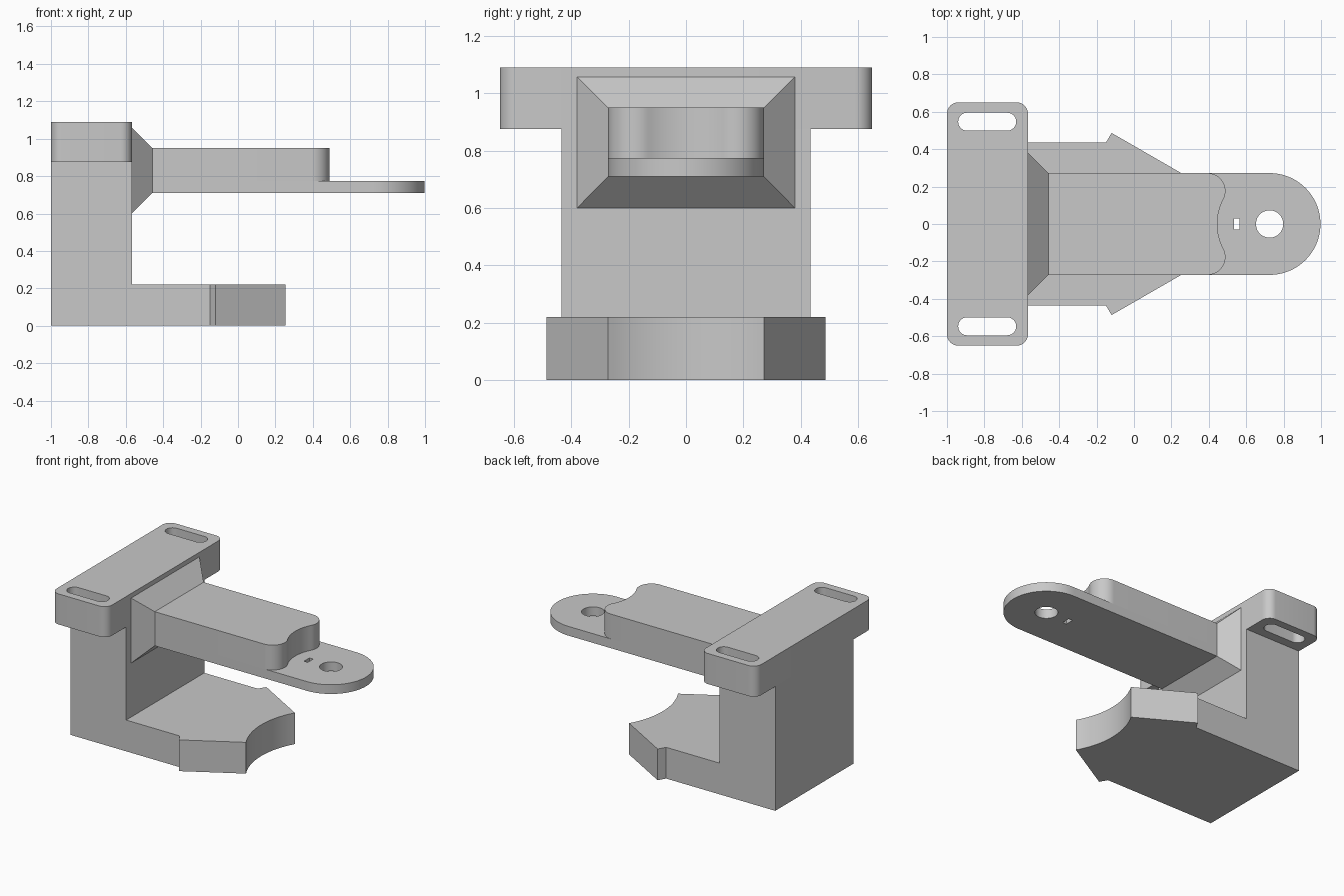
import bpy, bmesh
from math import sin, cos, radians, atan2, hypot, degrees

cube = bpy.data.objects.get("Cube")
if cube:
    bpy.data.objects.remove(cube, do_unlink=True)

grey = bpy.data.materials.new("plain grey")
grey.use_nodes = True
grey.diffuse_color = (0.58, 0.58, 0.58, 1)
grey.node_tree.nodes["Principled BSDF"].inputs["Base Color"].default_value = grey.diffuse_color


def finish(name, bm):
    bmesh.ops.recalc_face_normals(bm, faces=bm.faces)
    for f in bm.faces:
        f.smooth = True
    mesh = bpy.data.meshes.new(name)
    bm.to_mesh(mesh)
    bm.free()
    mesh.materials.append(grey)
    mesh.set_sharp_from_angle(angle=radians(25))
    obj = bpy.data.objects.new(name, mesh)
    bpy.context.collection.objects.link(obj)
    return obj


def arc(cx, cy, r, start, end, n=16):
    angles = [radians(start + (end - start) * i / n) for i in range(n + 1)]
    return [(cx + r * cos(a), cy + r * sin(a)) for a in angles]


def mirrored(half):
    """Close a half outline across the x axis."""
    return half + [(x, -y) for x, y in reversed(half) if abs(y) > 1e-5]


def rounded_box(x0, x1, y0, y1, r):
    return (arc(x1 - r, y1 - r, r, 0, 90, 10) + arc(x0 + r, y1 - r, r, 90, 180, 10)
            + arc(x0 + r, y0 + r, r, 180, 270, 10) + arc(x1 - r, y0 + r, r, 270, 360, 10))


def prism(name, z0, z1, *loops):
    """Extrude an outline, with any further loops as through holes."""
    bm = bmesh.new()
    for loop in loops:
        vs = [bm.verts.new((x, y, z0)) for x, y in loop]
        for a, b in zip(vs, vs[1:] + vs[:1]):
            bm.edges.new((a, b))
    bmesh.ops.remove_doubles(bm, verts=bm.verts, dist=1e-5)
    bmesh.ops.triangle_fill(bm, edges=bm.edges, use_beauty=True, normal=(0, 0, 1))
    top = bmesh.ops.extrude_face_region(bm, geom=bm.faces[:], use_keep_orig=True)
    moved = [g for g in top["geom"] if isinstance(g, bmesh.types.BMVert)]
    bmesh.ops.translate(bm, verts=moved, vec=(0, 0, z1 - z0))
    return finish(name, bm)


BACK, FACE = -1.0, -0.567      # back and front planes of the upright
HOLE_X, ARM = 0.725, 0.272     # hole centre and half width of the arm
ARM_X = -0.458                 # where the flare meets the arm

# Upright and slotted top plate
prism("upright", 0, 0.875, mirrored([(BACK, 0.435), (FACE, 0.435)]))
prism("top_plate", 0.875, 1.09,
      rounded_box(BACK, FACE, -0.65, 0.65, 0.06),
      *[rounded_box(-0.94, -0.63, s * 0.547 - 0.048, s * 0.547 + 0.048, 0.0479)
        for s in (-1, 1)])

# Foot with barbed sides and a concave nose concentric with the arm hole
nose = (0.253, ARM)
reach = hypot(HOLE_X - nose[0], nose[1])
angle = degrees(atan2(nose[1], nose[0] - HOLE_X))
prism("foot", 0, 0.22, mirrored(
    [(FACE, 0.435), (-0.15, 0.435), (-0.12, 0.487)]
    + arc(HOLE_X, 0, reach, angle, 180, 12)))

# Thin tongue with a round eye, and a small rectangular slot
prism("arm_tongue", 0.71, 0.775,
      mirrored([(ARM_X, ARM)] + arc(HOLE_X, 0, ARM, 90, 0, 32)),
      arc(HOLE_X, 0, 0.073, 0, 352.5, 47),
      mirrored([(0.535, 0.03), (0.565, 0.03)]))

# Thick arm: rounded shoulders running into a concave end
r = 0.096
cx, cy = 0.393, ARM - r
tilt = degrees(atan2(cy, HOLE_X - cx))
scoop = hypot(cy, HOLE_X - cx) - r
prism("arm_block", 0.775, 0.95, mirrored(
    [(ARM_X, ARM)] + arc(cx, cy, r, 90, -tilt, 20)
    + arc(HOLE_X, 0, scoop, 180 - tilt, 180, 10)))

# Tapered flare joining the arm to the upright
bm = bmesh.new()
rings = []
for x, half, low, high in ((FACE, 0.38, 0.60, 1.058), (ARM_X, ARM, 0.71, 0.95)):
    rings.append([bm.verts.new((x, y, z)) for y, z in
                  ((-half, low), (half, low), (half, high), (-half, high))])
for ring in rings:
    bm.faces.new(ring)
for i in range(4):
    j = (i + 1) % 4
    bm.faces.new((rings[0][i], rings[0][j], rings[1][j], rings[1][i]))
finish("arm_flare", bm)
